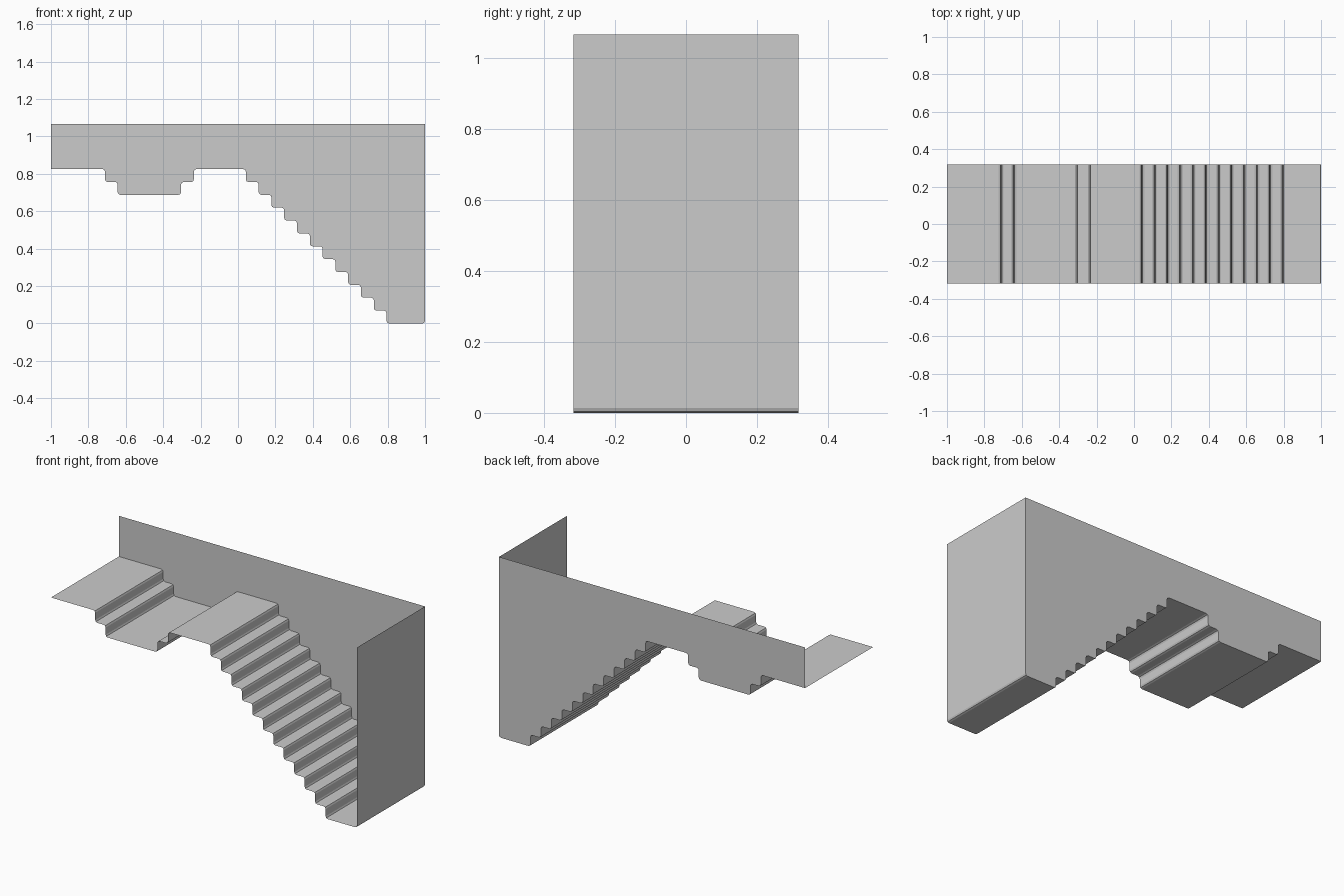
import bpy, math
from mathutils import Vector

if "Cube" in bpy.data.objects:
    bpy.data.objects.remove(bpy.data.objects["Cube"])

HALF_DEPTH = 0.317
TOP = 1.065
RISE = 0.825 / 12
PITCH = 0.0684
RADIUS = 0.0135


def stair_path():
    """Corner points (x, z) of the floor line from left to right."""
    pts = [(-1, 12 * RISE)]
    level = 12
    risers = [(-0.711, -1), (-0.643, -1), (-0.305, 1), (-0.236, 1)]
    risers += [(0.042 + i * PITCH, -1) for i in range(12)]
    for x, step in risers:
        pts.append((x, level * RISE))
        level += step
        pts.append((x, level * RISE))
    return pts + [(1, 0), (1, TOP)]


def rounded(pts, r, segments=2):
    """Replace each inner right-angle corner by a small arc."""
    pts = [Vector(p) for p in pts]
    out = [pts[0]]
    for a, p, b in zip(pts, pts[1:], pts[2:]):
        u, v = (a - p).normalized(), (b - p).normalized()
        for i in range(segments + 1):
            t = math.pi / 2 * i / segments
            out.append(p + u * r * (1 - math.sin(t)) + v * r * (1 - math.cos(t)))
    return out + [pts[-1]]


def sheet(name, verts, faces):
    mesh = bpy.data.meshes.new(name)
    mesh.from_pydata(verts, [], faces)
    mesh.update()
    obj = bpy.data.objects.new(name, mesh)
    bpy.context.collection.objects.link(obj)
    return obj


def strip(name, line):
    """Sweep an (x, z) line across the depth."""
    verts = [(p.x, y, p.y) for p in line for y in (-HALF_DEPTH, HALF_DEPTH)]
    faces = [(2 * i, 2 * i + 2, 2 * i + 3, 2 * i + 1) for i in range(len(line) - 1)]
    return sheet(name, verts, faces)


line = rounded(stair_path(), RADIUS)

# Stepped floor with landings, including the rounded foot of the end wall
strip("stair_floor", line[:-1])

# Tall end wall on the right
strip("end_wall", line[-2:])

# Back wall cut along the step profile
outline = line + [Vector((-1, TOP))]
sheet("back_wall", [(p.x, HALF_DEPTH, p.y) for p in outline], [range(len(outline))])
